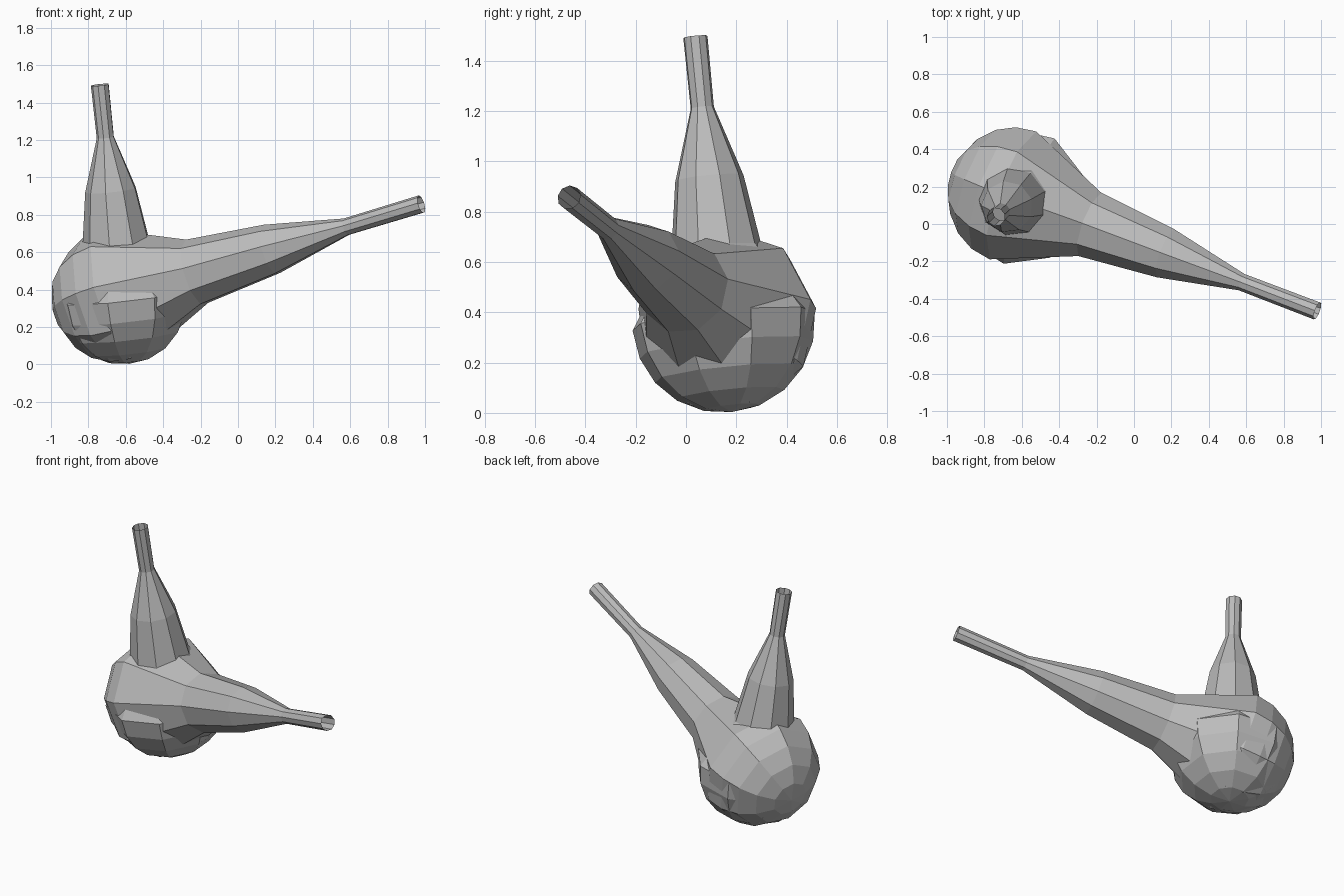
import bpy, bmesh, math
from mathutils import Vector

cube = bpy.data.objects.get("Cube")
if cube:
    bpy.data.objects.remove(cube, do_unlink=True)

SIDES = 9
BOWL_STEPS = 5
BOWL_RADIUS = 0.37
NECK_RADII = (0.183, 0.139, 0.047, 0.049)   # evenly spaced from bowl to mouth

grey = bpy.data.materials.new("plain_grey")
grey.use_nodes = True
colour = (0.5, 0.5, 0.5, 1)
grey.diffuse_color = colour
bsdf = next(n for n in grey.node_tree.nodes if n.type == "BSDF_PRINCIPLED")
bsdf.inputs["Base Color"].default_value = colour


def flask(name, centre, mouth, side_hint, phase):
    """Round bowl with a long open neck, turned about the centre-to-mouth axis."""
    centre, mouth = Vector(centre), Vector(mouth)
    length = (mouth - centre).length
    axis = (mouth - centre).normalized()
    hint = Vector(side_hint)
    u = (hint - axis * hint.dot(axis)).normalized()
    v = axis.cross(u)

    # profile: (distance along the axis, radius) from bowl bottom to mouth
    profile = []
    for i in range(1, BOWL_STEPS + 1):
        a = math.pi / 2 * i / BOWL_STEPS
        profile.append((-BOWL_RADIUS * math.cos(a), BOWL_RADIUS * math.sin(a)))
    for i, r in enumerate(NECK_RADII, 1):
        profile.append((length * i / len(NECK_RADII), r))

    bm = bmesh.new()
    pole = bm.verts.new(centre - axis * BOWL_RADIUS)
    rings = []
    for along, r in profile:
        ring = []
        for k in range(SIDES):
            a = math.radians(phase) + math.tau * k / SIDES
            ring.append(bm.verts.new(centre + axis * along
                                     + (u * math.cos(a) + v * math.sin(a)) * r))
        rings.append(ring)

    for k in range(SIDES):
        n = (k + 1) % SIDES
        bm.faces.new((pole, rings[0][n], rings[0][k]))
        for low, high in zip(rings, rings[1:]):
            bm.faces.new((low[k], low[n], high[n], high[k]))

    mesh = bpy.data.meshes.new(name)
    bm.to_mesh(mesh)
    bm.free()
    mesh.materials.append(grey)
    obj = bpy.data.objects.new(name, mesh)
    bpy.context.collection.objects.link(obj)
    return obj


# Short upright neck and long side spout share one round bowl
flask("upright_flask", (-0.62, 0.147, 0.37), (-0.738, 0.037, 1.495), (1, 0, 0), 18)
flask("spout_flask", (-0.63, 0.15, 0.37), (0.98, -0.465, 0.857), (0.35, 0.94, 0), 13)
